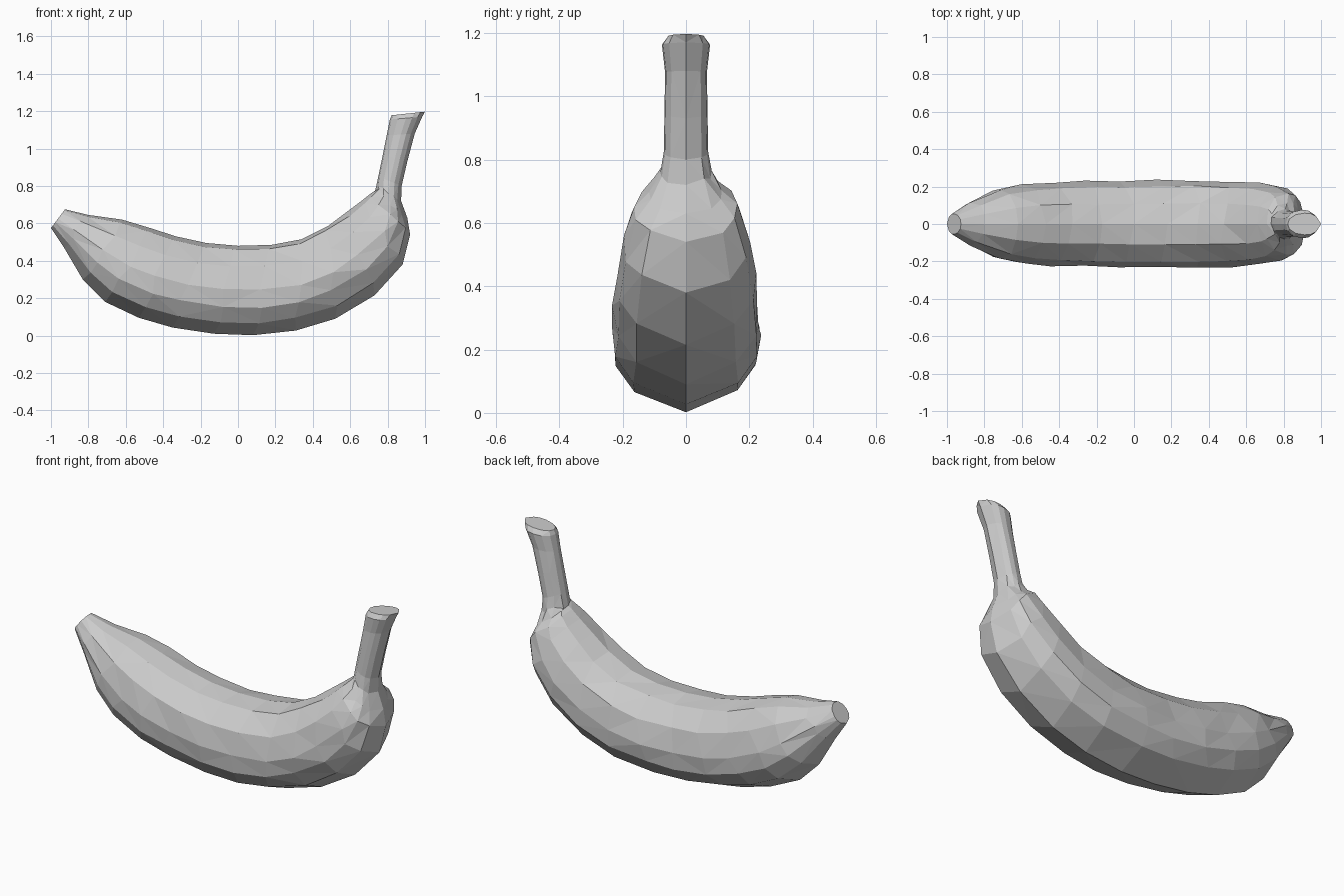
import bpy, bmesh, random
from mathutils import Vector

random.seed(4)
cube = bpy.data.objects.get("Cube")
if cube:
    bpy.data.objects.remove(cube, do_unlink=True)

# Single flat colour
grey = bpy.data.materials.new("plain grey")
grey.use_nodes = True
colour = (0.6, 0.6, 0.6, 1)
grey.diffuse_color = colour
grey.node_tree.nodes["Principled BSDF"].inputs["Base Color"].default_value = colour

# Half cross-section: share of half width, share of way from outer to inner curve
HALF = [(0, 0), (.7, .14), (.95, .31), (1, .5), (.86, .76), (.47, .95), (0, 1)]
SECTION = HALF + [(-u, v) for u, v in HALF[-2:0:-1]]

# Stations from blossom tip to stem end: inner x, z, outer x, z, half width
STATIONS = [
    (-.925, .675, -1, .575, .055),
    (-.80, .645, -.93, .47, .115),
    (-.62, .62, -.83, .30, .185),
    (-.47, .575, -.71, .18, .215),
    (-.33, .53, -.53, .095, .225),
    (-.17, .495, -.35, .043, .228),
    (0, .48, -.13, .01, .232),
    (.18, .485, .08, .002, .234),
    (.34, .515, .31, .027, .234),
    (.48, .585, .52, .09, .23),
    (.58, .66, .73, .215, .222),
    (.66, .72, .88, .38, .20),
    (.71, .76, .92, .54, .165),
    (.733, .775, .905, .63, .115),
    (.737, .79, .872, .72, .082),
    (.75, .85, .875, .80, .07),
    (.775, .97, .905, .93, .068),
    (.795, 1.07, .945, 1.08, .066),
    (.812, 1.155, .985, 1.17, .076),
    (.822, 1.178, 1, 1.197, .058),
]

bm = bmesh.new()
rings = []
for ix, iz, ox, oz, width in STATIONS:
    inner, outer = Vector((ix, 0, iz)), Vector((ox, 0, oz))
    along = Vector((iz - oz, 0, ox - ix)).normalized()
    ring = []
    for u, v in SECTION:
        p = outer.lerp(inner, v) + Vector((0, u * width, 0))
        # Slight hand-cut irregularity on the flanks
        if u and .08 < width:
            p += along * random.uniform(-.02, .02)
            p.y *= random.uniform(.975, 1.02)
        ring.append(bm.verts.new(p))
    rings.append(ring)

# Skin and end caps
count = len(SECTION)
for a, b in zip(rings, rings[1:]):
    for i in range(count):
        j = (i + 1) % count
        bm.faces.new((a[i], a[j], b[j], b[i]))
bm.faces.new(rings[0])
bm.faces.new(rings[-1])
bmesh.ops.recalc_face_normals(bm, faces=bm.faces[:])
bmesh.ops.triangulate(bm, faces=bm.faces[:])

mesh = bpy.data.meshes.new("banana")
bm.to_mesh(mesh)
bm.free()
mesh.materials.append(grey)
banana = bpy.data.objects.new("banana", mesh)
bpy.context.collection.objects.link(banana)
